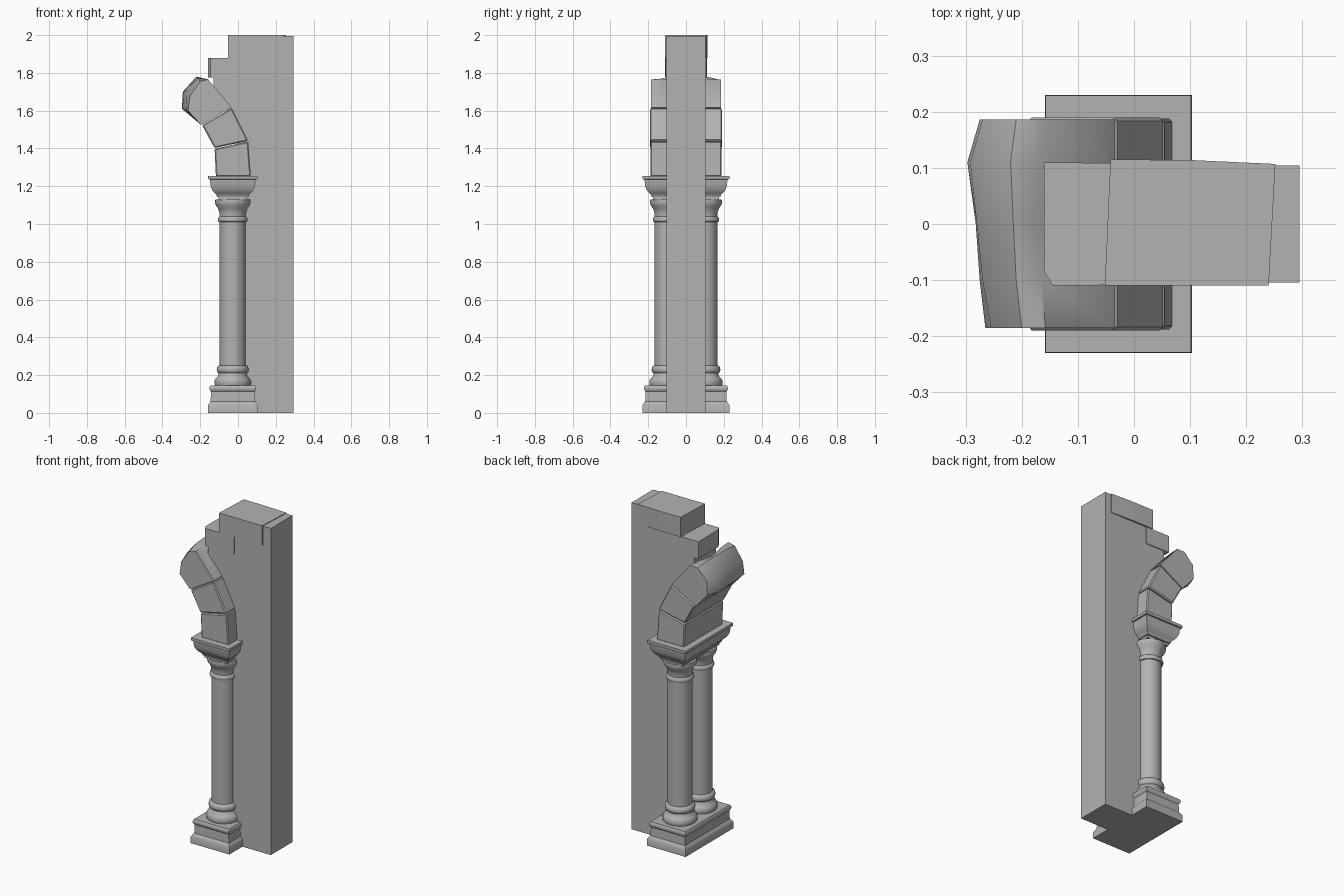
import bpy, bmesh, math

cube = bpy.data.objects.get("Cube")
if cube:
    bpy.data.objects.remove(cube)

GREY = 0.45
stone = bpy.data.materials.new("grey stone")
stone.use_nodes = True
stone.diffuse_color = (GREY, GREY, GREY, 1)
stone.node_tree.nodes["Principled BSDF"].inputs["Base Color"].default_value = (GREY, GREY, GREY, 1)

CX = -0.028          # centre line of the columns
HALF_X, HALF_Y = 0.131, 0.23


def loft(name, rings, smooth=None, bevel=0):
    """Skin equal-length rings of points and cap both ends."""
    bm = bmesh.new()
    loops = [[bm.verts.new(p) for p in ring] for ring in rings]
    n = len(rings[0])
    for a, b in zip(loops, loops[1:]):
        for i in range(n):
            j = (i + 1) % n
            bm.faces.new((a[i], a[j], b[j], b[i]))
    bm.faces.new(loops[0][::-1])
    bm.faces.new(loops[-1])
    bmesh.ops.recalc_face_normals(bm, faces=bm.faces)
    mesh = bpy.data.meshes.new(name)
    bm.to_mesh(mesh)
    bm.free()
    mesh.materials.append(stone)
    ob = bpy.data.objects.new(name, mesh)
    bpy.context.collection.objects.link(ob)
    if bevel:
        mod = ob.modifiers.new("worn edges", "BEVEL")
        mod.width, mod.segments = bevel, 1
    if smooth:
        bpy.ops.object.select_all(action="DESELECT")
        ob.select_set(True)
        bpy.context.view_layer.objects.active = ob
        bpy.ops.object.shade_smooth_by_angle(angle=math.radians(smooth))
    return ob


def side_prism(name, outline, half, bevel=0):
    return loft(name, [[(x, y, z) for x, z in outline] for y in (-half, half)], bevel=bevel)


def slab(name, plan, z0, z1):
    return loft(name, [[(x, y, z) for x, y in plan] for z in (z0, z1)])


def moulded_block(name, profile):
    """Rectangular block whose sides follow a moulding of (inset, height)."""
    corners = ((-1, -1), (1, -1), (1, 1), (-1, 1))
    return loft(name, [[(CX + sx * (HALF_X - d), sy * (HALF_Y - d), z)
                        for sx, sy in corners] for d, z in profile], smooth=35)


def turned(name, y, profile, sides=32):
    angles = [2 * math.pi * i / sides for i in range(sides)]
    return loft(name, [[(CX + r * math.cos(a), y + r * math.sin(a), z)
                        for a in angles] for r, z in profile], smooth=40)


# Wall core, following the back of the arch near the top
side_prism("wall", [(0, 0), (0.295, 0), (0.295, 1.996), (0, 1.996), (-0.03, 1.87),
                    (-0.13, 1.87), (-0.13, 1.7), (-0.06, 1.6), (0, 1.4)], 0.104)

# Broken courses of stone at the top of the wall
slab("top_stone", [(-0.052, -0.11), (0.24, -0.11), (0.252, 0.107),
                   (0.1, 0.114), (-0.042, 0.115)], 1.88, 2)
slab("lower_stone", [(-0.16, -0.085), (-0.145, -0.11), (0.05, -0.108),
                     (0, 0.108), (-0.16, 0.11)], 1.775, 1.88)

# Shared plinth and impost
moulded_block("plinth", [(0, 0), (0, 0.04), (0.006, 0.05), (0.014, 0.06), (0.016, 0.112),
                         (0.01, 0.12), (0.007, 0.128), (0.009, 0.138), (0.014, 0.145)])
moulded_block("impost", [(0.056, 1.128), (0.056, 1.143), (0.048, 1.143), (0.045, 1.155),
                         (0.034, 1.165), (0.022, 1.18), (0.014, 1.2), (0.01, 1.236),
                         (0.001, 1.238), (0.001, 1.255)])

# Pair of columns with rounded bases and flared capitals
column = [(0.092, 0.14), (0.097, 0.155), (0.096, 0.172), (0.088, 0.185), (0.077, 0.195),
          (0.074, 0.21), (0.082, 0.216), (0.085, 0.228), (0.082, 0.242), (0.075, 0.25),
          (0.069, 0.252), (0.069, 1.01), (0.075, 1.012), (0.079, 1.022), (0.076, 1.034),
          (0.069, 1.04), (0.07, 1.06), (0.077, 1.082), (0.09, 1.1), (0.094, 1.115), (0.092, 1.13)]
for side, name in ((-1, "front_column"), (1, "back_column")):
    turned(name, side * 0.097, column)

# Arch stones
side_prism("springer_stone", [(-0.117, 1.25), (0.068, 1.25), (0.054, 1.437), (-0.124, 1.398)],
           0.188, bevel=0.006)
side_prism("middle_arch_stone", [(-0.124, 1.402), (0.054, 1.441), (-0.033, 1.614), (-0.19, 1.523)],
           0.19, bevel=0.006)

# Broken last arch stone, worn differently from front to back
root = [(-0.195, 1.524), (-0.034, 1.618)]
wear = [(-0.185, [(-0.158, 1.765), (-0.2, 1.755), (-0.255, 1.675), (-0.265, 1.6)]),
        (-0.1, [(-0.165, 1.767), (-0.21, 1.772), (-0.27, 1.7), (-0.275, 1.6)]),
        (0, [(-0.178, 1.755), (-0.215, 1.774), (-0.28, 1.705), (-0.282, 1.605)]),
        (0.11, [(-0.165, 1.767), (-0.22, 1.78), (-0.292, 1.7), (-0.297, 1.61)]),
        (0.186, [(-0.158, 1.765), (-0.21, 1.762), (-0.27, 1.7), (-0.275, 1.615)])]
loft("broken_arch_stone", [[(x, y, z) for x, z in root + tip] for y, tip in wear], smooth=45)
